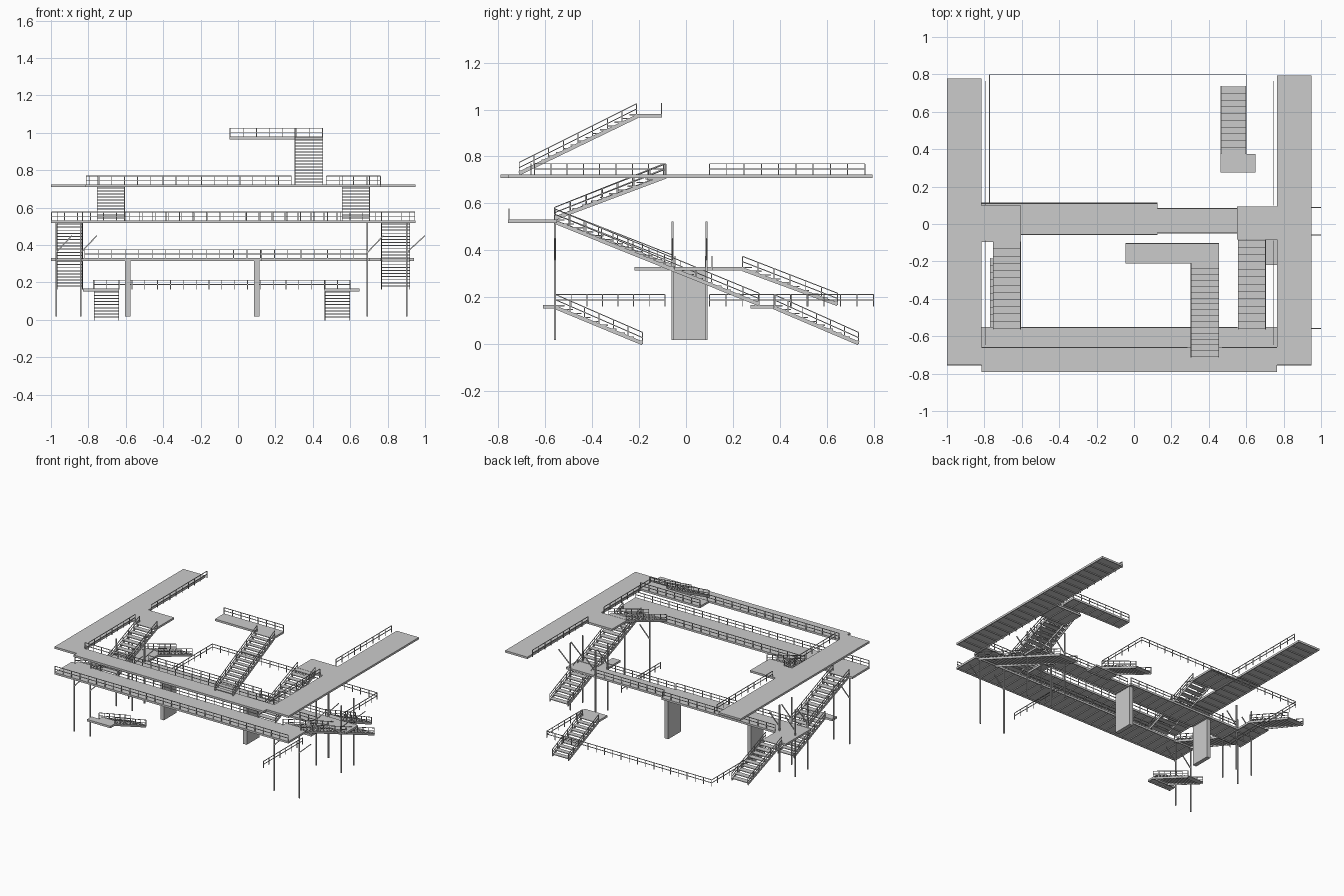
import bpy, bmesh, math
from mathutils import Vector, Matrix

if "Cube" in bpy.data.objects:
    bpy.data.objects.remove(bpy.data.objects["Cube"])

Z1, Z2, Z3, Z4, Z5 = 0.167, 0.33, 0.532, 0.724, 0.98


def make(name, build):
    """Create one named object from a function that fills a bmesh."""
    bm = bmesh.new()
    build(bm)
    me = bpy.data.meshes.new(name)
    bm.to_mesh(me)
    bm.free()
    ob = bpy.data.objects.new(name, me)
    bpy.context.collection.objects.link(ob)
    return ob


def box(bm, x0, x1, y0, y1, z0, z1):
    m = Matrix.Translation(((x0 + x1) / 2, (y0 + y1) / 2, (z0 + z1) / 2)) @ \
        Matrix.Diagonal((x1 - x0, y1 - y0, z1 - z0, 1))
    bmesh.ops.create_cube(bm, size=1, matrix=m)


def beam(bm, p, q, w, h):
    """Rectangular bar from p to q, w wide and h deep."""
    p, q = Vector(p), Vector(q)
    d = q - p
    m = Matrix.Translation((p + q) / 2) @ d.to_track_quat('X', 'Z').to_matrix().to_4x4() @ \
        Matrix.Diagonal((d.length, w, h, 1))
    bmesh.ops.create_cube(bm, size=1, matrix=m)


def add_rail(bm, p, q, height=0.045, spacing=0.07):
    p, q = Vector(p), Vector(q)
    n = max(1, round((q - p).length / spacing))
    for k in range(n + 1):
        a = p.lerp(q, k / n)
        box(bm, a.x - .002, a.x + .002, a.y - .002, a.y + .002, a.z - .005, a.z + height)
    for f in (0.5, 1):
        up = Vector((0, 0, height * f))
        beam(bm, p + up, q + up, .004, .004)


def rail(name, *pts):
    def build(bm):
        for a, b in zip(pts, pts[1:]):
            add_rail(bm, a, b)
    make(name, build)


def deck(name, x0, x1, y0, y1, z):
    """Thin plate with joists underneath and edge beams."""
    def build(bm):
        box(bm, x0, x1, y0, y1, z - .008, z)
        lo, hi = z - .015, z - .007
        t = .006
        box(bm, x0, x1, y0, y0 + t, lo, hi)
        box(bm, x0, x1, y1 - t, y1, lo, hi)
        box(bm, x0, x0 + t, y0, y1, lo, hi)
        box(bm, x1 - t, x1, y0, y1, lo, hi)
        along_x = x1 - x0 > y1 - y0
        a, b = (x0, x1) if along_x else (y0, y1)
        n = max(1, round((b - a) / .07))
        for k in range(1, n):
            c = a + (b - a) * k / n
            if along_x:
                box(bm, c - .002, c + .002, y0, y1, lo, hi)
            else:
                box(bm, x0, x1, c - .002, c + .002, lo, hi)
    make(name, build)


def stair(name, x0, x1, ylow, zlow, yhigh, zhigh):
    """Open-tread flight with stringers and handrails on both sides."""
    n = round((zhigh - zlow) / .0165)
    dy, dz = (yhigh - ylow) / n, (zhigh - zlow) / n

    def treads(bm):
        for k in range(n):
            a, b = sorted((ylow + dy * k, ylow + dy * (k + 1)))
            z = zlow + dz * (k + 1)
            box(bm, x0, x1, a, b, z - .005, z)
        for x in (x0 + .002, x1 - .002):
            beam(bm, (x, ylow, zlow + .004), (x, yhigh, zhigh - .01), .004, .016)

    def rails(bm):
        for x in (x0 + .002, x1 - .002):
            add_rail(bm, (x, ylow, zlow + .006), (x, yhigh, zhigh))
    make(name, treads)
    make(name + "_handrails", rails)


# Lower level: two small landings with flights to the ground
deck("lower_left_landing", -.83, -.635, -.61, -.555, Z1)
stair("lower_left_stair", -.77, -.635, -.185, 0, -.555, Z1)
deck("lower_right_landing", .463, .65, .275, .375, Z1)
stair("lower_right_stair", .463, .6, .735, 0, .375, Z1)
rail("lower_opening_rail", (.6, .375, Z1), (.6, .798, Z1), (-.773, .798, Z1), (-.773, .1, Z1))
rail("lower_side_rail", (.6, -.555, Z1), (.6, -.09, Z1))

# Second level: bridge on two pillars, side landings and flights
deck("bridge_left", -.83, .125, -.06, .115, Z2)
deck("bridge_right", .125, .77, -.05, .085, Z2)
deck("bridge_left_landing", -1, -.83, -.06, .24, Z2)
deck("bridge_right_landing", .7, .765, -.22, -.05, Z2)
deck("bridge_right_end", .77, .94, -.05, .085, Z2)
rail("bridge_back_rail", (-.82, .11, Z2), (.12, .11, Z2))
rail("bridge_back_rail_right", (.125, .082, Z2), (.69, .082, Z2))
rail("bridge_front_rail", (-.82, -.056, Z2), (.12, -.056, Z2))
rail("bridge_front_rail_right", (.125, -.047, Z2), (.69, -.047, Z2))
for i, x in enumerate((-.59, .1)):
    make(f"pillar_{i}", lambda bm: box(bm, x - .015, x + .015, -.06, .09, .018, Z2 - .012))
stair("left_lower_flight", -.968, -.83, .645, Z1, .24, Z2)
stair("left_middle_flight", -.968, -.83, -.06, Z2, -.56, Z3)
stair("right_long_flight", .765, .92, .31, Z1, -.56, Z3)

# Third level: long front gallery
deck("front_gallery", -1, .95, -.757, -.55, Z3)
rail("gallery_front_rail", (-.997, -.753, Z3), (.945, -.753, Z3))
rail("gallery_inner_rail", (-.6, -.555, Z3), (.55, -.555, Z3))
stair("left_upper_flight", -.755, -.605, -.56, Z3, -.095, Z4)
stair("right_upper_flight", .555, .705, -.56, Z3, -.085, Z4)

# Posts with slanted braces
for i, x in enumerate((-.973, -.84, .692, .902)):
    for j, y in enumerate((-.558, -.058, .088)):
        def post(bm):
            box(bm, x - .004, x + .004, y - .004, y + .004, .018, Z3 - .008)
            beam(bm, (x, y, .36), (x + (.097 if i == 3 else .085), y, .45), .006, .006)
        make(f"post_{i}_{j}", post)

# Fourth level: U-shaped deck
deck("left_wing_deck", -1, -.815, -.755, .778, Z4)
deck("right_wing_deck", .765, .95, -.755, .795, Z4)
deck("front_wing_deck", -.815, .765, -.79, -.66, Z4)
deck("left_wing_landing", -.815, -.603, -.097, .1, Z4)
deck("right_wing_landing", .55, .765, -.083, .093, Z4)
for side, x in (("left", -.792), ("right", .745)):
    rail(side + "_wing_back_rail", (x, .1, Z4), (x, .762, Z4))
    rail(side + "_wing_front_rail", (x, -.09, Z4), (x, -.645, Z4))
rail("front_wing_rail_left", (-.812, -.66, Z4), (.285, -.66, Z4))
rail("front_wing_rail_right", (.472, -.66, Z4), (.762, -.66, Z4))

# Top flight and landing
stair("top_stair", .303, .455, -.71, Z4, -.21, Z5)
deck("top_landing", -.045, .455, -.21, -.102, Z5)
rail("top_landing_rail", (-.043, -.104, Z5), (.452, -.104, Z5))
